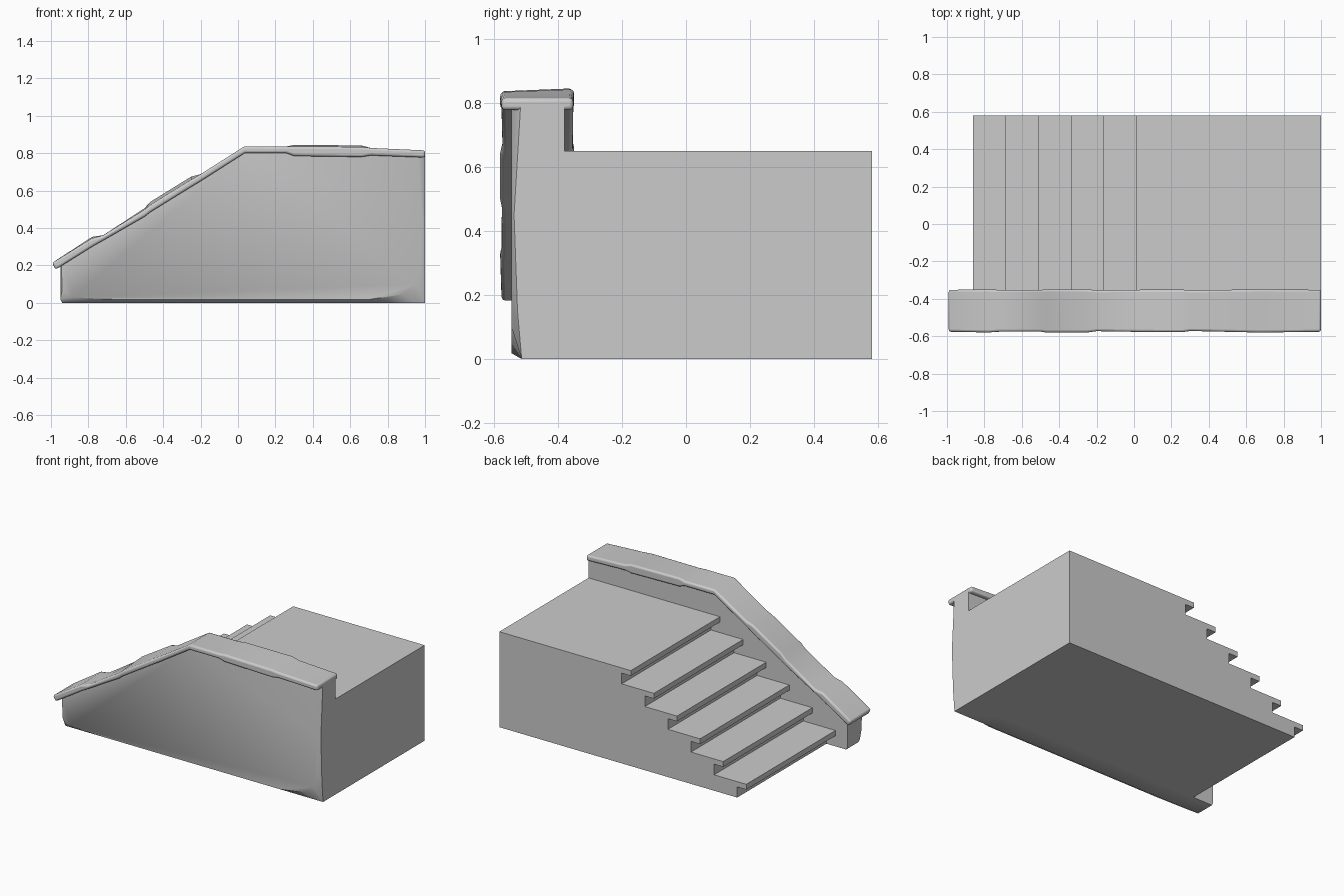
import bpy
import bmesh

default = bpy.data.objects.get("Cube")
if default:
    bpy.data.objects.remove(default, do_unlink=True)

stone = bpy.data.materials.new("grey stone")
stone.use_nodes = True
GREY = (0.6, 0.6, 0.6, 1)
stone.diffuse_color = GREY
stone.node_tree.nodes["Principled BSDF"].inputs["Base Color"].default_value = GREY


def loft(name, rings, bevel=0, smooth=False):
    """Skin a closed solid through rings holding equal numbers of points."""
    bm = bmesh.new()
    loops = [[bm.verts.new(p) for p in ring] for ring in rings]
    n = len(loops[0])
    for a, b in zip(loops, loops[1:]):
        for i in range(n):
            j = (i + 1) % n
            bm.faces.new((a[i], a[j], b[j], b[i]))
    bm.faces.new(loops[0])
    bm.faces.new(loops[-1])
    bmesh.ops.recalc_face_normals(bm, faces=bm.faces)
    mesh = bpy.data.meshes.new(name)
    bm.to_mesh(mesh)
    bm.free()
    mesh.materials.append(stone)
    obj = bpy.data.objects.new(name, mesh)
    bpy.context.collection.objects.link(obj)
    if bevel:
        mod = obj.modifiers.new("rounded edges", "BEVEL")
        mod.width = bevel
        mod.segments = 3
        mod.limit_method = "ANGLE"
        mod.angle_limit = 0.9
    if smooth:
        bpy.ops.object.select_all(action="DESELECT")
        obj.select_set(True)
        bpy.context.view_layer.objects.active = obj
        bpy.ops.object.shade_smooth_by_angle(angle=0.7)
    return obj


# Stair block: six treads with overhanging nosings, ending in the deck
STEPS, RISE, RUN = 6, 0.65 / 6, 0.174
NOSING, LIP = 0.068, 0.036
profile = [(1, 0)]
for i in range(STEPS):
    nose = -0.86 + i * RUN
    top = (i + 1) * RISE
    profile += [(nose + NOSING, i * RISE), (nose + NOSING, top - LIP),
                (nose, top - LIP), (nose, top)]
profile.append((1, 0.65))
loft("stairs_and_deck", [[(x, y, z) for x, z in profile] for y in (-0.39, 0.58)])

# Side wall: worn outer edge stepping out to a flat front face
outer = [(-0.95, 0.02), (-0.94, 0), (-0.7, 0), (0.7, 0), (0.95, 0), (1, 0),
         (1, 0.15), (1, 0.45), (1, 0.79), (0.04, 0.815), (-0.95, 0.215)]
inner = [(-0.94, 0.07), (-0.88, 0.03), (-0.65, 0.018), (0.7, 0.018),
         (0.88, 0.045), (0.95, 0.1), (0.975, 0.22), (0.985, 0.45),
         (0.965, 0.79), (0.04, 0.815), (-0.945, 0.215)]


def edge_depth(z):
    return -0.513 - 0.024 * max(0, 1 - ((z - 0.42) / 0.4) ** 2)


loft("side_wall", [
    [(x, -0.38, z) for x, z in outer],
    [(x, edge_depth(z), z) for x, z in outer],
    [(x, -0.545, z) for x, z in inner]], smooth=True)

# Coping: uneven slab following the wall top
# x, top, bottom, extra height at the back, front edge shift
stations = [
    (-0.995, 0.213, 0.178, 0, 0.004),
    (-0.78, 0.345, 0.3, 0.008, 0),
    (-0.72, 0.362, 0.334, 0, 0.004),
    (-0.5, 0.498, 0.46, 0.008, 0.005),
    (-0.47, 0.522, 0.484, 0.018, 0),
    (-0.25, 0.658, 0.62, 0.018, 0),
    (-0.2, 0.688, 0.65, 0, 0.007),
    (0.035, 0.837, 0.8, 0, 0.003),
    (0.26, 0.836, 0.8, 0, 0.002),
    (0.3, 0.836, 0.785, 0.009, 0.008),
    (0.66, 0.833, 0.78, 0.009, 0),
    (0.71, 0.828, 0.788, 0, 0),
    (1, 0.815, 0.777, 0, 0.004)]
rings = []
for x, top, bottom, lift, shift in stations:
    front, back = -0.58 + shift, -0.35 - shift / 2
    low_x = x + 0.02 if x < -0.9 else x
    rings.append([(low_x, front, bottom), (x, front, top),
                  (x, back, top + lift), (low_x, back, bottom)])
loft("coping", rings, bevel=0.013, smooth=True)
